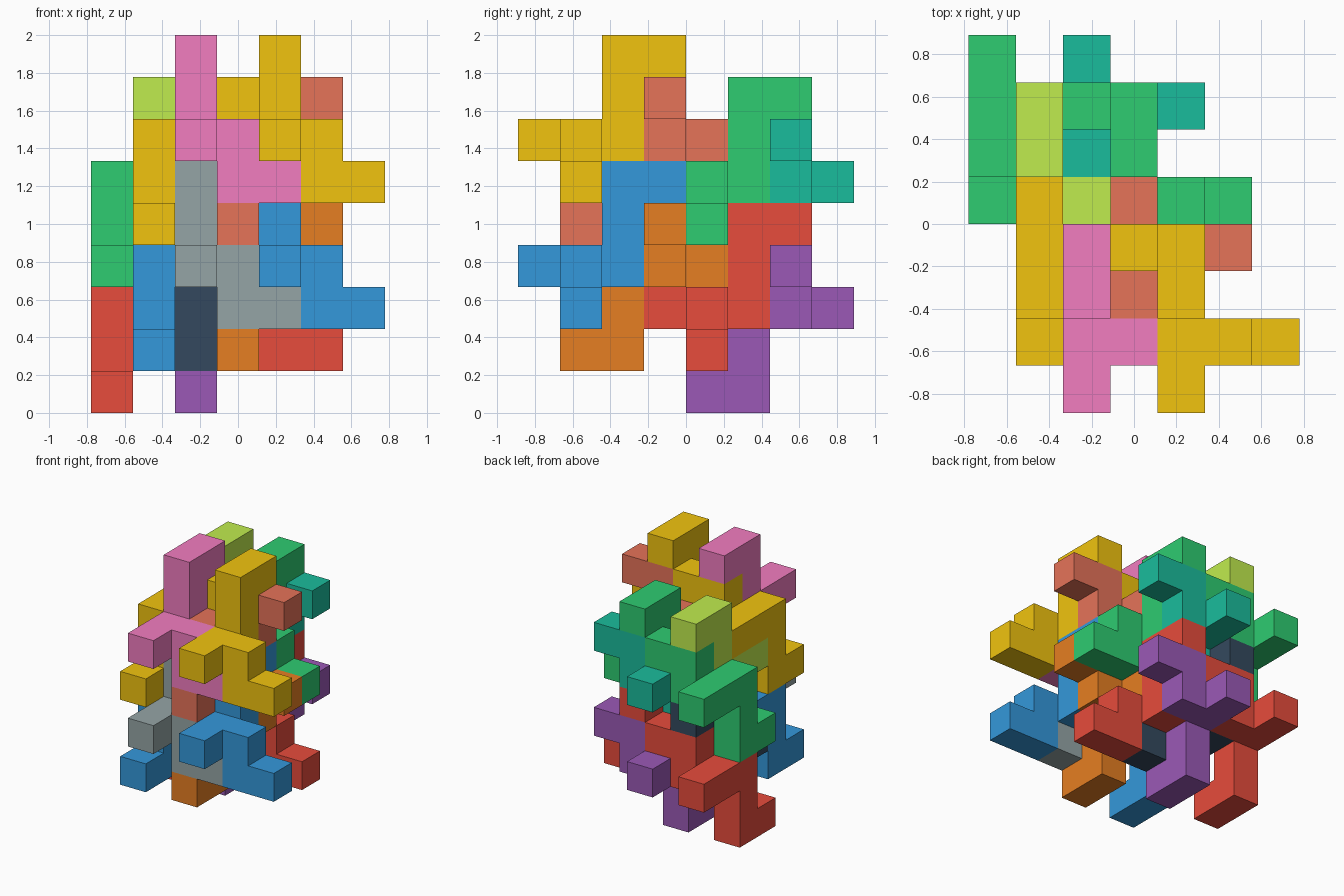
import bpy
import bmesh
from mathutils import Vector

if "Cube" in bpy.data.objects:
    bpy.data.objects.remove(bpy.data.objects["Cube"])

S = 2 / 9                                   # cell size
ORIGIN = Vector((-3.5, -4, 0))              # grid corner, in cells

# One nine-cell block: a bent arm in the y-z plane plus a stepped side branch
LEFT = [(0, 0, 0), (0, 1, 0), (0, 1, 1), (0, 1, 2), (0, 2, 2), (0, 3, 2),
        (1, 2, 2), (1, 2, 3), (2, 2, 3)]
# The partner block is the same shape turned half a turn about x
RIGHT = [(x, 3 - y, 2 - z) for x, y, z in LEFT]

COLORS = {
    "yellow": "F1C40F", "salmon": "E67359", "pink": "F27DC0",
    "green": "2ECC71", "teal": "1ABC9C", "lime": "C0EC4E",
    "blue": "3498DB", "orange": "E67E22", "grey": "95A5A6",
    "red": "E74C3C", "purple": "9B59B6", "navy": "34495E",
}


def linear(c):
    return c / 12.92 if c <= 0.04045 else ((c + 0.055) / 1.055) ** 2.4


def material(name):
    h = COLORS[name]
    mat = bpy.data.materials.get(name) or bpy.data.materials.new(name)
    rgb = [linear(int(h[i:i + 2], 16) / 255) for i in (0, 2, 4)]
    mat.diffuse_color = (*rgb, 1)
    mat.use_nodes = True
    mat.node_tree.nodes["Principled BSDF"].inputs["Base Color"].default_value = mat.diffuse_color
    return mat


def block(name, cells, offset, color):
    """Closed shell around a set of unit cells."""
    filled = set(cells)
    bm = bmesh.new()
    for cell in cells:
        centre = Vector(cell) + Vector((0.5, 0.5, 0.5))
        for axis in range(3):
            for sign in (-1, 1):
                n = Vector((0, 0, 0))
                n[axis] = sign
                if tuple(int(a + b) for a, b in zip(cell, n)) in filled:
                    continue
                u = Vector((0, 0, 0))
                u[(axis + 1) % 3] = 0.5
                v = n.cross(u)
                m = centre + n * 0.5
                corners = (m - u - v, m + u - v, m + u + v, m - u + v)
                bm.faces.new([bm.verts.new((p + ORIGIN + Vector(offset)) * S)
                              for p in corners])
    bmesh.ops.remove_doubles(bm, verts=bm.verts, dist=0.001)
    bmesh.ops.dissolve_limit(bm, angle_limit=0.01, verts=bm.verts, edges=bm.edges)
    mesh = bpy.data.meshes.new(name)
    bm.to_mesh(mesh)
    bm.free()
    mesh.materials.append(material(color))
    bpy.context.collection.objects.link(bpy.data.objects.new(name, mesh))


# Four interlocking blocks per cluster
CLUSTER = [("left_outer", LEFT, (1, 1, 4)), ("left_inner", LEFT, (3, 1, 4)),
           ("right_inner", RIGHT, (2, 0, 6)), ("right_outer", RIGHT, (4, 0, 6))]

# Front and back clusters, each stacked in two layers
PLACES = [
    ("upper_front", (0, 0, 0), ("yellow", "salmon", "pink", "yellow")),
    ("upper_back", (-1, 3, -1), ("green", "teal", "lime", "green")),
    ("lower_front", (0, 0, -3), ("blue", "orange", "grey", "blue")),
    ("lower_back", (-1, 3, -4), ("red", "purple", "navy", "red")),
]

for place, shift, colors in PLACES:
    for (part, cells, base), color in zip(CLUSTER, colors):
        offset = tuple(a + b for a, b in zip(base, shift))
        block(f"{place}_{part}_block", cells, offset, color)
